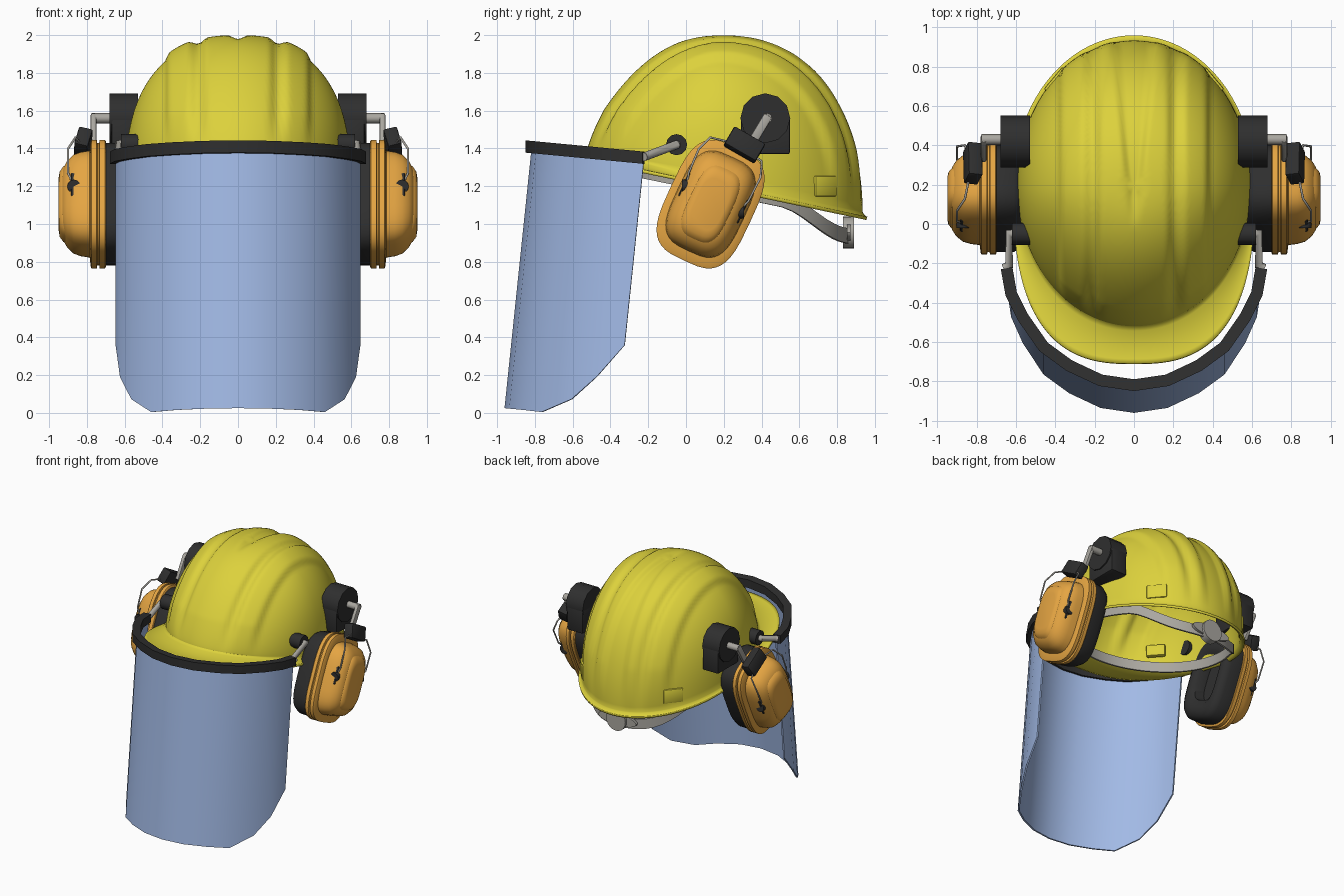
import bpy, bmesh, math
from mathutils import Vector, Matrix

if "Cube" in bpy.data.objects:
    bpy.data.objects.remove(bpy.data.objects["Cube"])

# ---------- materials ----------
def material(name, rgb):
    m = bpy.data.materials.new(name)
    m.diffuse_color = (*rgb, 1)
    m.use_nodes = True
    m.node_tree.nodes["Principled BSDF"].inputs["Base Color"].default_value = m.diffuse_color
    return m

YELLOW = material("yellow plastic", (0.72, 0.64, 0.045))
ORANGE = material("orange plastic", (0.78, 0.375, 0.055))
BLACK = material("black plastic", (0.028, 0.028, 0.028))
BLUE = material("blue shield", (0.36, 0.49, 0.79))
GREY = material("grey plastic", (0.40, 0.385, 0.35))

# ---------- helpers ----------
def finish(ob, mat, mirror=False, angle=35):
    ob.data.materials.append(mat)
    if mirror:
        mod = ob.modifiers.new("mirror", 'MIRROR')
        mod.use_axis = (True, False, False)
        mod.use_mirror_merge = False
    bpy.ops.object.select_all(action='DESELECT')
    ob.select_set(True)
    bpy.context.view_layer.objects.active = ob
    bpy.ops.object.shade_smooth_by_angle(angle=math.radians(angle))
    return ob

def from_bmesh(name, bm, mat, mirror=False, angle=35):
    bmesh.ops.remove_doubles(bm, verts=bm.verts, dist=1e-5)
    bmesh.ops.recalc_face_normals(bm, faces=bm.faces)
    me = bpy.data.meshes.new(name)
    bm.to_mesh(me)
    bm.free()
    ob = bpy.data.objects.new(name, me)
    bpy.context.collection.objects.link(ob)
    return finish(ob, mat, mirror, angle)

def loft(name, rows, mat, ring=True, caps=False, loop=False, **kw):
    """Skin rows of points; ring closes each row, loop joins last row to first."""
    bm = bmesh.new()
    vs = [[bm.verts.new(p) for p in row] for row in rows]
    n = len(rows[0])
    for i in range(len(vs) if loop else len(vs) - 1):
        a, b = vs[i], vs[(i + 1) % len(vs)]
        for j in range(n if ring else n - 1):
            k = (j + 1) % n
            bm.faces.new((a[j], a[k], b[k], b[j]))
    if caps:
        bm.faces.new(vs[0])
        bm.faces.new(vs[-1])
    return from_bmesh(name, bm, mat, **kw)

def box(name, center, size, mat, rot=None, bevel=0.01, mirror=True):
    bm = bmesh.new()
    m = Matrix.Translation(center) @ (rot or Matrix.Identity(4)) @ Matrix.Diagonal((*size, 1))
    bmesh.ops.create_cube(bm, size=1, matrix=m)
    if bevel:
        bmesh.ops.bevel(bm, geom=bm.edges[:], offset=bevel, segments=2, affect='EDGES', profile=0.5)
    return from_bmesh(name, bm, mat, mirror)

def disc(name, center, radius, depth, mat, sides=16, axis='Y', mirror=True, squash=(1, 1, 1)):
    """Cylinder lying along x (axis='Y') or along y (axis='X')."""
    bm = bmesh.new()
    m = Matrix.Translation(center) @ Matrix.Diagonal((*squash, 1)) @ Matrix.Rotation(math.pi / 2, 4, axis)
    bmesh.ops.create_cone(bm, cap_ends=True, segments=sides, radius1=radius, radius2=radius, depth=depth, matrix=m)
    return from_bmesh(name, bm, mat, mirror)

def tube(name, pts, radius, mat, mirror=True):
    cu = bpy.data.curves.new(name, 'CURVE')
    cu.dimensions = '3D'
    cu.bevel_depth = radius
    cu.bevel_resolution = 2
    cu.use_fill_caps = True
    sp = cu.splines.new('POLY')
    sp.points.add(len(pts) - 1)
    for p, co in zip(sp.points, pts):
        p.co = (*co, 1)
    ob = bpy.data.objects.new(name, cu)
    bpy.context.collection.objects.link(ob)
    bpy.ops.object.select_all(action='DESELECT')
    ob.select_set(True)
    bpy.context.view_layer.objects.active = ob
    bpy.ops.object.convert(target='MESH')
    return finish(bpy.context.object, mat, mirror, 60)

def smooth(t):
    t = max(0, min(1, t))
    return t * t * (3 - 2 * t)

# ---------- helmet shell ----------
CY = 0.2
def rim(y):
    return 1.24 - 0.21 * y

def radius(c, s, rx, ry, p):
    return (abs(c / rx) ** p + abs(s / ry) ** p) ** (-1 / p)

def bump(a, lo, hi, e=0.045):
    return smooth((a - lo) / e + 0.5) * smooth((hi - a) / e + 0.5)

def ridge(x, y):
    a = abs(x)
    d = 0.02 * bump(a, -1, 0.18) + 0.025 * bump(a, 0.235, 0.37)
    if y > 0:
        d -= 0.022 * bump(a, -1, 0.015 + 0.09 * y) * min(1, y / 0.15)
    return d

SEG, ROWS = 160, 48
rows = []
for i in range(ROWS + 9):
    row = []
    for j in range(SEG):
        th = 2 * math.pi * j / SEG
        c, s = math.cos(th), math.sin(th)
        R = radius(c, s, 0.597, 0.735 if s > 0 else 0.72, 2)
        L = radius(c, s, 0.615, 0.76, 2) if s > 0 else radius(c, s, 0.615, 0.91, 2.7)
        lift = 0.035 * max(0, -s) + 0.02
        if i <= ROWS:      # dome: upright at the sides and back, sloping at the front
            t = math.pi / 2 * i / ROWS
            a, b = (2.45 - 0.3 * s * s, 0.408 + 0.057 * s * s) if s > 0 else (2.45, 0.408 + 0.49 * s * s)
            r, h = R * math.sin(t) ** (2 / a), max(0, math.cos(t)) ** (2 * b)
            y = CY + r * s
            base = rim(y) + lift
            v = Vector((r * c, y, base + h * (1.98 - base)))
            v += (v - Vector((0, CY, 1.2))).normalized() * ridge(v.x, v.y) * min(1, h / 0.35)
        else:              # brim
            k = (i - ROWS) / 8
            r = R + (L - R) * k
            y = CY + r * s
            v = Vector((r * c, y, rim(y) + lift * (1 - k) ** 2))
        row.append(v)
    rows.append(row)
shell = loft("helmet_shell", rows, YELLOW, angle=80)
sol = shell.modifiers.new("thickness", 'SOLIDIFY')
sol.thickness = 0.018
sol.offset = -1

# accessory slots moulded on the shell
box("front_slot", (0.405, -0.235, 1.43), (0.14, 0.04, 0.09), YELLOW, Matrix.Rotation(math.radians(48), 4, 'Z'))
box("rear_slot", (0.398, 0.733, 1.20), (0.15, 0.035, 0.11), YELLOW, Matrix.Rotation(math.radians(-50), 4, 'Z'))

# ---------- inner headband ----------
rows = []
for j in range(64):
    th = 2 * math.pi * j / 64
    c, s = math.cos(th), math.sin(th)
    y = CY + s * (0.65 if s > 0 else 0.6)
    z = rim(y) - 0.005 - 0.12 * smooth((y - 0.5) / 0.33)
    rows.append([(c * (0.53 + o), y + s * o, z + dz)
                 for o, dz in ((0, -0.04), (0.014, -0.04), (0.014, 0.04), (0, 0.04))])
loft("headband", rows, GREY, loop=True)
disc("adjuster_plate", (0, 0.862, 0.955), 0.08, 0.02, GREY, 24, 'X', False, (2.1, 1, 0.6))
disc("adjuster_knob", (0, 0.86, 0.955), 0.085, 0.06, GREY, 20, 'X', False)

# ---------- face shield ----------
half = [(0, -0.82), (0.17, -0.795), (0.33, -0.72), (0.46, -0.625), (0.565, -0.475), (0.625, -0.355), (0.648, -0.225)]
drop = [1.355, 1.355, 1.355, 1.357, 1.275, 1.145, 0.965]
path = [(-x, y) for x, y in half[:0:-1]] + half
drops = drop[:0:-1] + drop
normals = []
for i in range(len(path)):
    a, b = Vector(path[max(0, i - 1)]), Vector(path[min(len(path) - 1, i + 1)])
    d = (b - a).normalized()
    normals.append(Vector((d.y, -d.x)))

def brow(y):
    return 1.38 - 0.095 * (y + 0.82)

rows = []
for (x, y), d, n in zip(path, drops, normals):
    row = []
    for o, w in ((0, 0), (0, d), (-0.012, d), (-0.012, 0)):
        row.append((x + n.x * o, y + n.y * o - 0.104 * w, brow(y) - w))
    rows.append(row)
loft("face_shield", rows, BLUE, caps=True)

rows = []
for (x, y), n in zip(path, normals):
    row = []
    for o, dz in ((0.03, -0.005), (0.03, 0.06), (-0.03, 0.06), (-0.03, -0.005)):
        yy = y + n.y * o
        row.append((x + n.x * o, yy, brow(yy) + dz))
    rows.append(row)
loft("shield_brow_band", rows, BLACK, caps=True, angle=30)

# hinge of the shield
disc("hinge_knob", (0.57, -0.05, 1.42), 0.056, 0.10, BLACK, 12)
tube("hinge_arm", [(0.60, -0.05, 1.42), (0.635, -0.05, 1.42), (0.635, -0.21, 1.36), (0.66, -0.225, 1.355)], 0.024, GREY)

# ---------- ear defenders ----------
EC, TILT = Vector((0, 0.13, 1.105)), math.radians(25)
ROT = Matrix.Rotation(-TILT, 4, 'X')
def ear(x, u, v):
    """Ear cup frame: u across, v along the tilted cup."""
    return Vector((x, EC.y + u * math.cos(TILT) + v * math.sin(TILT),
                   EC.z - u * math.sin(TILT) + v * math.cos(TILT)))

def section(x, hu, hv, p=3.4, n=40):
    pts = []
    for j in range(n):
        c, s = math.cos(2 * math.pi * j / n), math.sin(2 * math.pi * j / n)
        pts.append(ear(x, hu * math.copysign(abs(c) ** (2 / p), c), hv * math.copysign(abs(s) ** (2 / p), s)))
    return pts

def ear_loft(name, stations, mat, hu=0.23, hv=0.33, angle=40):
    loft(name, [section(x, hu * k, hv * k) for x, k in stations], mat, caps=True, mirror=True, angle=angle)

ear_loft("ear_cushion", [(0.66, 0.45), (0.59, 0.5), (0.565, 0.62), (0.56, 0.75), (0.575, 0.88),
                         (0.61, 0.95), (0.70, 0.95)], BLACK)
ear_loft("ear_cup", [(0.70, 0.98), (0.705, 1), (0.732, 1), (0.735, 0.95), (0.745, 0.95), (0.748, 1),
                     (0.775, 1), (0.78, 0.97), (0.785, 0.83), (0.83, 0.81), (0.87, 0.77),
                     (0.905, 0.67), (0.925, 0.56), (0.935, 0.4)], ORANGE)
ear_loft("ear_cup_panel", [(0.885, 1.12), (0.925, 1.02), (0.944, 0.88), (0.95, 0.7)], ORANGE, 0.115, 0.195)

# yoke wire, clips, pivots and clamp
tube("yoke_wire", [ear(x, u, v) for x, u, v in (
    (0.87, -0.155, 0.04), (0.90, -0.175, 0.10), (0.90, -0.18, 0.24), (0.86, -0.15, 0.32), (0.83, 0, 0.35),
    (0.86, 0.15, 0.32), (0.90, 0.18, 0.24), (0.90, 0.175, 0.10), (0.87, 0.155, 0.04))], 0.006, GREY)
for side, u in (("front", -0.158), ("rear", 0.158)):
    box(side + "_yoke_clip", ear(0.86, u, 0.035), (0.05, 0.036, 0.14), BLACK, ROT)
    disc(side + "_yoke_pivot", ear(0.868, u, 0.03), 0.036, 0.042, BLACK, 12, 'X')
box("yoke_clamp", ear(0.82, 0.03, 0.36), (0.075, 0.19, 0.11), BLACK,
    ROT @ Matrix.Rotation(math.radians(-15), 4, 'Y') @ Matrix.Rotation(math.radians(-5), 4, 'X'))

# helmet mount and swing arm
disc("mount_drum", (0.605, 0.42, 1.56), 0.132, 0.15, BLACK, 12)
box("mount_block", (0.60, 0.42, 1.465), (0.14, 0.26, 0.19), BLACK)
tube("mount_pin", [(0.66, 0.43, 1.56), (0.775, 0.43, 1.56)], 0.027, GREY)
box("swing_arm", (0.765, 0.385, 1.49), (0.03, 0.05, 0.20), GREY, Matrix.Rotation(math.radians(-31), 4, 'X'))
